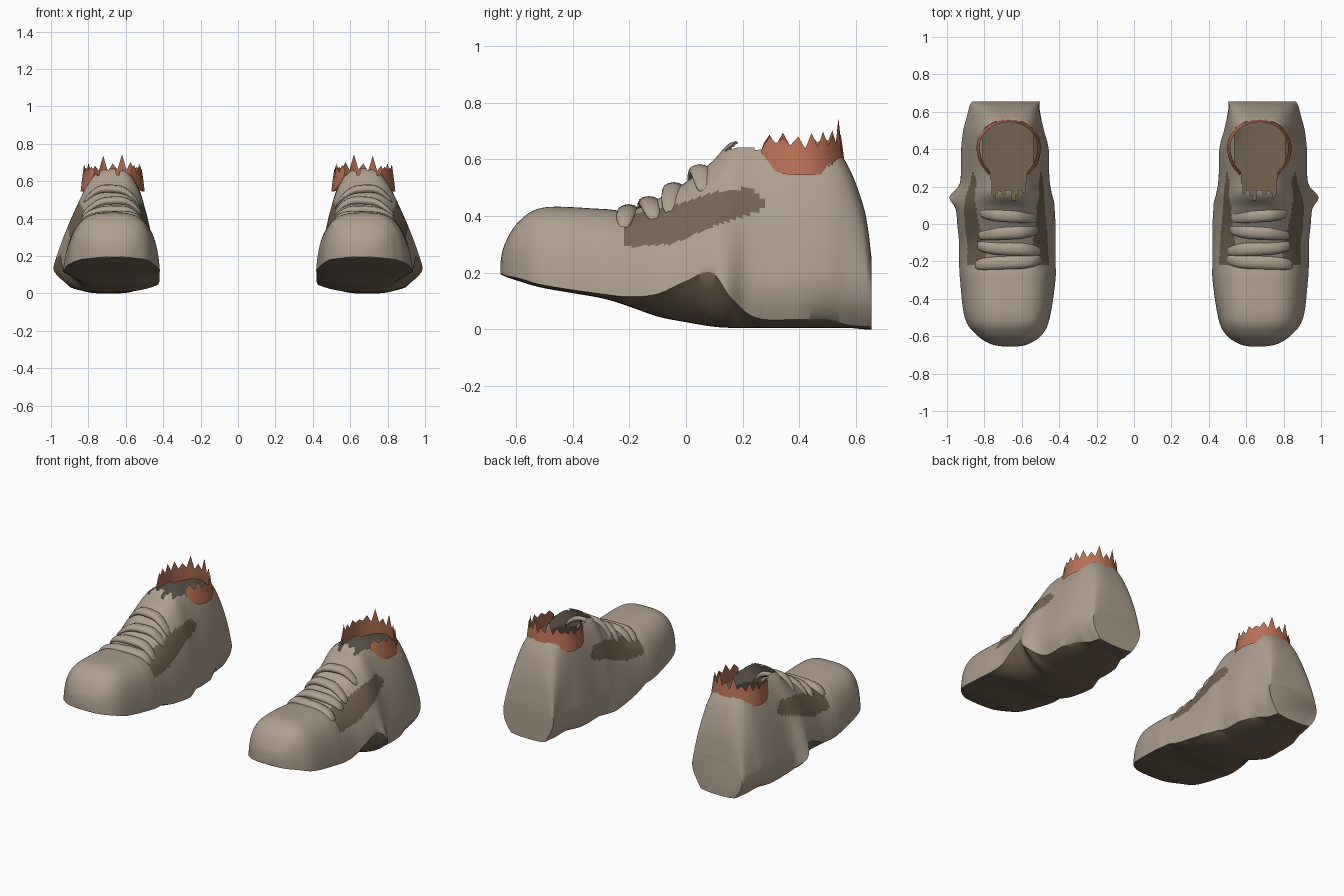
import bpy, bmesh, math, random
from mathutils import Vector

if "Cube" in bpy.data.objects:
    bpy.data.objects.remove(bpy.data.objects["Cube"])


def material(name, color):
    m = bpy.data.materials.new(name)
    m.use_nodes = True
    m.diffuse_color = (*color, 1)
    m.node_tree.nodes["Principled BSDF"].inputs["Base Color"].default_value = (*color, 1)
    return m


BEIGE = material("beige_leather", (0.42, 0.35, 0.275))
BROWN = material("dark_brown", (0.175, 0.13, 0.085))
RUST = material("rust_lining", (0.48, 0.165, 0.09))

CENTER = 0.67   # distance of each shoe from the middle
TOP, BOTTOM, STEPS = 90, 18, 14

# Stations along the shoe: y, outer half width, inner half width,
# top half width, top height, outer sole edge height, sole height
STATIONS = [
    (-.655, .03, .05, .03, .235, .2, .195),
    (-.64, .1, .11, .1, .3, .19, .187),
    (-.59, .175, .18, .16, .38, .18, .17),
    (-.5, .235, .22, .2, .43, .155, .145),
    (-.3, .26, .25, .215, .425, .125, .11),
    (-.2, .265, .25, .205, .42, .115, .08),
    (-.1, .265, .25, .185, .46, .125, .045),
    (0, .275, .25, .17, .52, .17, .025),
    (.09, .28, .245, .16, .59, .2, .01),
    (.16, .28, .24, .155, .66, .11, .005),
    (.25, .275, .23, .155, .67, .04, .005),
    (.4, .272, .225, .16, .68, .035, .005),
    (.5, .26, .195, .165, .66, .035, .005),
    (.57, .24, .175, .17, .58, .015, .005),
    (.63, .225, .16, .18, .42, .01, 0),
    (.655, .215, .155, .2, .25, .01, 0),
]


def station(t):
    """Smoothly interpolated station at a fractional index."""
    last = len(STATIONS) - 1
    i = min(int(t), last - 1)
    f = t - i
    a, b, c, d = (STATIONS[max(0, min(last, i + k))] for k in (-1, 0, 1, 2))
    return [q + f / 2 * (r - p + f * (2 * p - 5 * q + 4 * r - s + f * (3 * (q - r) + s - p)))
            for p, q, r, s in zip(a, b, c, d)]


def station_at(y):
    for i, (a, b) in enumerate(zip(STATIONS, STATIONS[1:])):
        if a[0] <= y <= b[0]:
            return station(i + (y - a[0]) / (b[0] - a[0]))


def ramp(y, start, length):
    return max(0, min(1, (y - start) / length))


def upper_point(st, angle):
    """Point on the upper; angle 0 is the outer sole edge, pi the inner one."""
    y, out, inn, wt, zt, ze, zb = st
    zi = zb + min(ze - zb, .04)
    c, s = math.cos(angle), max(0, math.sin(angle))
    h = s ** .6
    base = out if c > 0 else inn
    low = zi + (ze - zi) * (c + 1) / 2
    width = base + (wt - base) * h ** 1.25
    # small spur beside the arch, and a heel that tucks in at the ground
    if c > 0:
        width += .045 * math.exp(-((y - .15) / .045) ** 2) * (1 - h) ** 3
    tuck = .17 * ramp(y, .12, .15) + .17 * ramp(y, .4, .2)
    width *= 1 - tuck * max(0, 1 - h * (zt - low) / .17) ** 2
    return Vector((math.copysign(abs(c) ** .6, c) * width, y, low + (zt - low) * h))


def ring(st):
    pts = []
    for i in range(TOP):
        f = i / (TOP - 1)
        # closer points beside the sole edge
        pts.append(upper_point(st, math.pi * f - .35 * math.sin(math.tau * f)))
    a, b, zb = pts[-1], pts[0], st[6]
    for i in range(1, BOTTOM + 1):
        f = i / (BOTTOM + 1)
        u = 2 * f - 1
        edge = b.z if u > 0 else a.z
        pts.append(Vector((a.x + (b.x - a.x) * f, st[0], zb + (edge - zb) * abs(u) ** 3)))
    return pts


def in_opening(p):
    """Foot hole with a narrow ragged notch at the tongue."""
    reach = .148 if p.y > .41 else .165
    hole = (p.x / .175) ** 2 + ((p.y - .41) / reach) ** 2 < 1
    ragged = .165 + .02 * math.cos(p.x * 110) + .015 * math.sin(p.x * 57)
    notch = abs(p.x) < .1 - .1 * (.3 - p.y) and ragged < p.y < .4
    return p.z > .575 and (hole or notch)


def lerp_table(y, table):
    for (a, p), (b, q) in zip(table, table[1:]):
        if a <= y <= b:
            return p + (q - p) * (y - a) / (b - a)


LOW = [(-.22, .29), (-.05, .3), (.1, .365), (.28, .425)]
HIGH = [(-.22, .4), (0, .45), (.1, .485), (.23, .5), (.28, .455)]


def in_patch(p):
    return -.22 < p.y < .28 and lerp_table(p.y, LOW) < p.z < lerp_table(p.y, HIGH)


def finish(bm, name, mats, side, angle=40):
    """Place a part in one shoe, mirrored by side."""
    for v in bm.verts:
        v.co.x = side * (v.co.x + CENTER)
    if side < 0:
        bmesh.ops.reverse_faces(bm, faces=bm.faces)
    mesh = bpy.data.meshes.new(name)
    bm.to_mesh(mesh)
    bm.free()
    ob = bpy.data.objects.new(name, mesh)
    bpy.context.collection.objects.link(ob)
    for m in mats:
        mesh.materials.append(m)
    bpy.context.view_layer.objects.active = ob
    ob.select_set(True)
    bpy.ops.object.shade_smooth_by_angle(angle=math.radians(angle))
    ob.select_set(False)


def skin(bm, rings, closed=True):
    """Quads between rows of points; returns faces with their column."""
    rows = [[bm.verts.new(p) for p in r] for r in rings]
    n = len(rows[0])
    made = []
    for a, b in zip(rows, rows[1:]):
        for i in range(n if closed else n - 1):
            j = (i + 1) % n
            made.append((bm.faces.new((a[i], a[j], b[j], b[i])), i))
    return rows, made


def shoe_body(side, label):
    bm = bmesh.new()
    count = (len(STATIONS) - 1) * STEPS
    rows, made = skin(bm, [ring(station(k / STEPS)) for k in range(count + 1)])
    bm.faces.new(rows[0])
    bm.faces.new(rows[-1])
    bmesh.ops.recalc_face_normals(bm, faces=bm.faces)
    for f, column in made:
        p = f.calc_center_median()
        f.material_index = 1 if column >= TOP - 1 or in_patch(p) else 0
    gone = [f for f, _ in made if in_opening(f.calc_center_median())]
    bmesh.ops.delete(bm, geom=gone, context='FACES')
    finish(bm, label + "_shoe_body", [BEIGE, BROWN], side)


def collar(side, label):
    """Torn lining standing up around the back of the opening."""
    rng = random.Random(7)
    n = 30
    start, end = math.radians(-52), math.radians(232)
    rows = [[], [], []]
    for i in range(n + 1):
        a = start + (end - start) * i / n
        lean = math.sin(a)
        depth = .135 if lean > 0 else .17
        base = .545 + (.04 if lean > 0 else .19) * lean ** 4
        tip = .645 + .015 * abs(lean)
        tip += rng.uniform(.02, .06 + .03 * lean) if i % 2 else rng.uniform(-.01, .01)
        for row, r, z in zip(rows, (1.11, 1.07, 1), (base, base * .6 + tip * .4, tip)):
            row.append(Vector((.155 * r * math.cos(a), .41 + depth * r * lean, z)))
    bm = bmesh.new()
    skin(bm, rows, closed=False)
    finish(bm, label + "_torn_lining", [RUST], side)


def lace(side, label, index, y, tilt):
    """Soft band draped over the instep."""
    path = []
    for k in range(17):
        f = k / 16
        a = math.pi * (.25 + .5 * f)
        p = upper_point(station_at(y + tilt * (f - .5)), a)
        path.append(p + Vector((0, 0, .004 * math.sin(f * 9 + index))))
    rings = []
    for k, p in enumerate(path):
        size = .4 + .6 * max(0, math.sin(math.pi * k / 16)) ** .5
        rings.append([p + Vector((0, .038 * size * math.cos(b), .024 * size * math.sin(b)))
                      for b in (math.tau * m / 12 for m in range(12))])
    bm = bmesh.new()
    rows, _ = skin(bm, rings)
    bm.faces.new(rows[0])
    bm.faces.new(rows[-1])
    bmesh.ops.recalc_face_normals(bm, faces=bm.faces)
    finish(bm, f"{label}_lace_{index}", [BEIGE], side, 60)


for side, label in ((1, "left"), (-1, "right")):
    shoe_body(side, label)
    collar(side, label)
    for index, y in enumerate((-.205, -.13, -.045, .045)):
        lace(side, label, index + 1, y, .03 * (-1) ** index)
